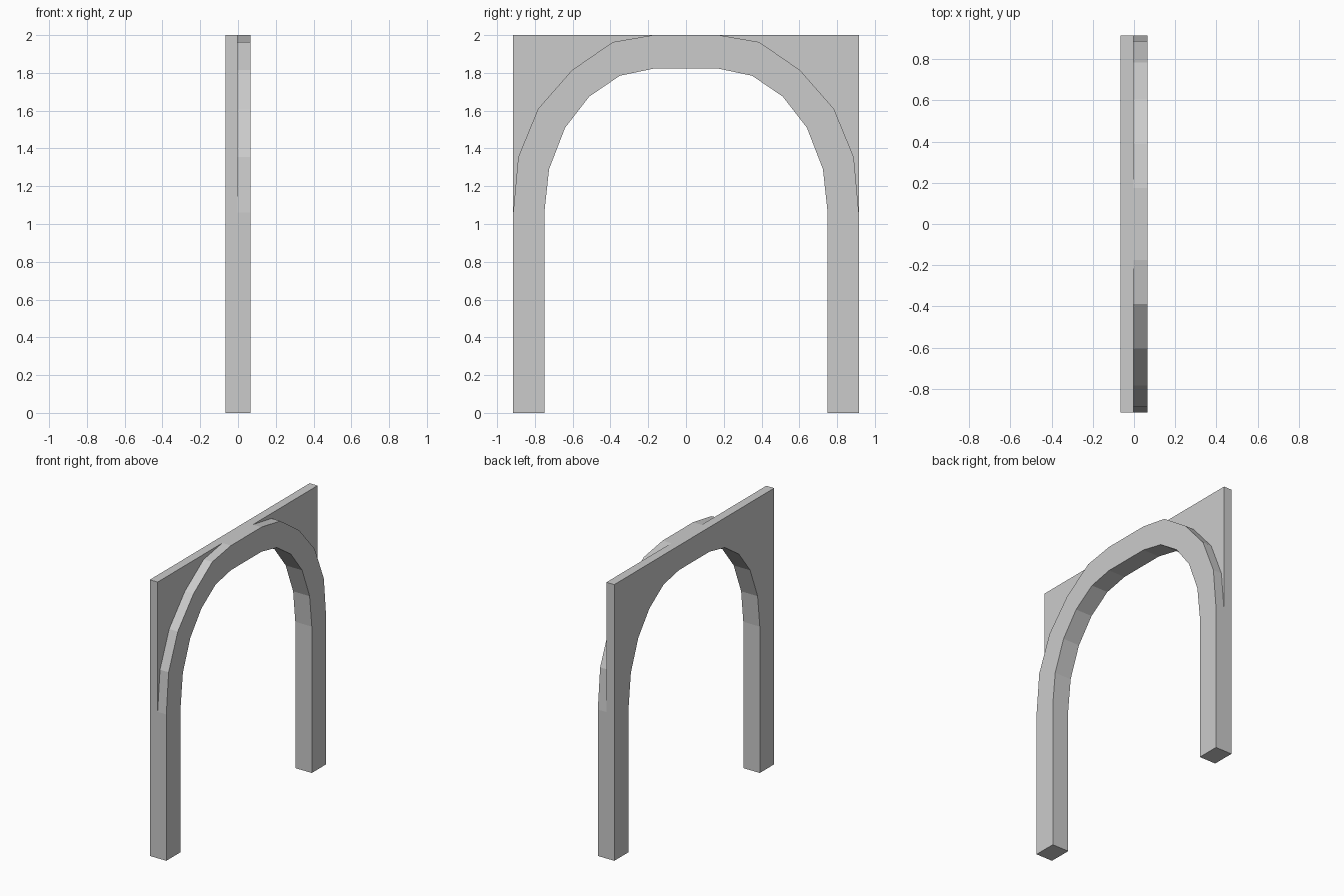
import bpy, bmesh

if "Cube" in bpy.data.objects:
    bpy.data.objects.remove(bpy.data.objects["Cube"])

BACK, MID, FRONT = -0.066, -0.003, 0.066
SPRING, TOP, HALF = 1.06, 2.0, 0.915

# Half profiles (y, z) of the arch opening and its outer edge, foot to crown
inner = [(0.75, 0), (0.75, SPRING), (0.725, 1.29), (0.64, 1.51),
         (0.512, 1.675), (0.35, 1.785), (0.175, 1.822)]
outer = [(HALF, 0), (HALF, SPRING), (0.888, 1.355), (0.783, 1.61),
         (0.603, 1.815), (0.388, 1.963), (0.175, TOP)]


def mirrored(half):
    return half + [(-y, z) for y, z in reversed(half)]


bm = bmesh.new()


def layer(points, x):
    return [bm.verts.new((x, y, z)) for y, z in points]


ins, outs = mirrored(inner), mirrored(outer)
ib, jf = layer(ins, BACK), layer(ins, FRONT)
ob, om, of = (layer(outs, x) for x in (BACK, MID, FRONT))
n = len(ins)

# Arch band: both faces, soffit and outer edge
for i in range(n - 1):
    j = i + 1
    bm.faces.new((jf[i], of[i], of[j], jf[j]))
    bm.faces.new((ib[i], ob[i], ob[j], ib[j]))
    bm.faces.new((ib[i], jf[i], jf[j], ib[j]))
    bm.faces.new((om[i], of[i], of[j], om[j]))
    if i in (0, n // 2 - 1, n - 2):  # legs and crown, not covered by the panel
        bm.faces.new((ob[i], om[i], om[j], ob[j]))

# Feet
for i in (0, n - 1):
    bm.faces.new((ib[i], jf[i], of[i], om[i], ob[i]))

# Thin corner panels behind the arch
for side, idx in ((1, list(range(1, n // 2))),
                  (-1, list(range(n - 2, n // 2 - 1, -1)))):
    cb, cm = (bm.verts.new((x, side * HALF, TOP)) for x in (BACK, MID))
    bm.faces.new([ob[i] for i in idx] + [cb])
    bm.faces.new([om[i] for i in idx] + [cm])
    for i in (idx[0], idx[-1]):
        bm.faces.new((ob[i], om[i], cm, cb))

bmesh.ops.recalc_face_normals(bm, faces=bm.faces)
mesh = bpy.data.meshes.new("archway")
bm.to_mesh(mesh)
bm.free()
bpy.context.collection.objects.link(bpy.data.objects.new("archway", mesh))
